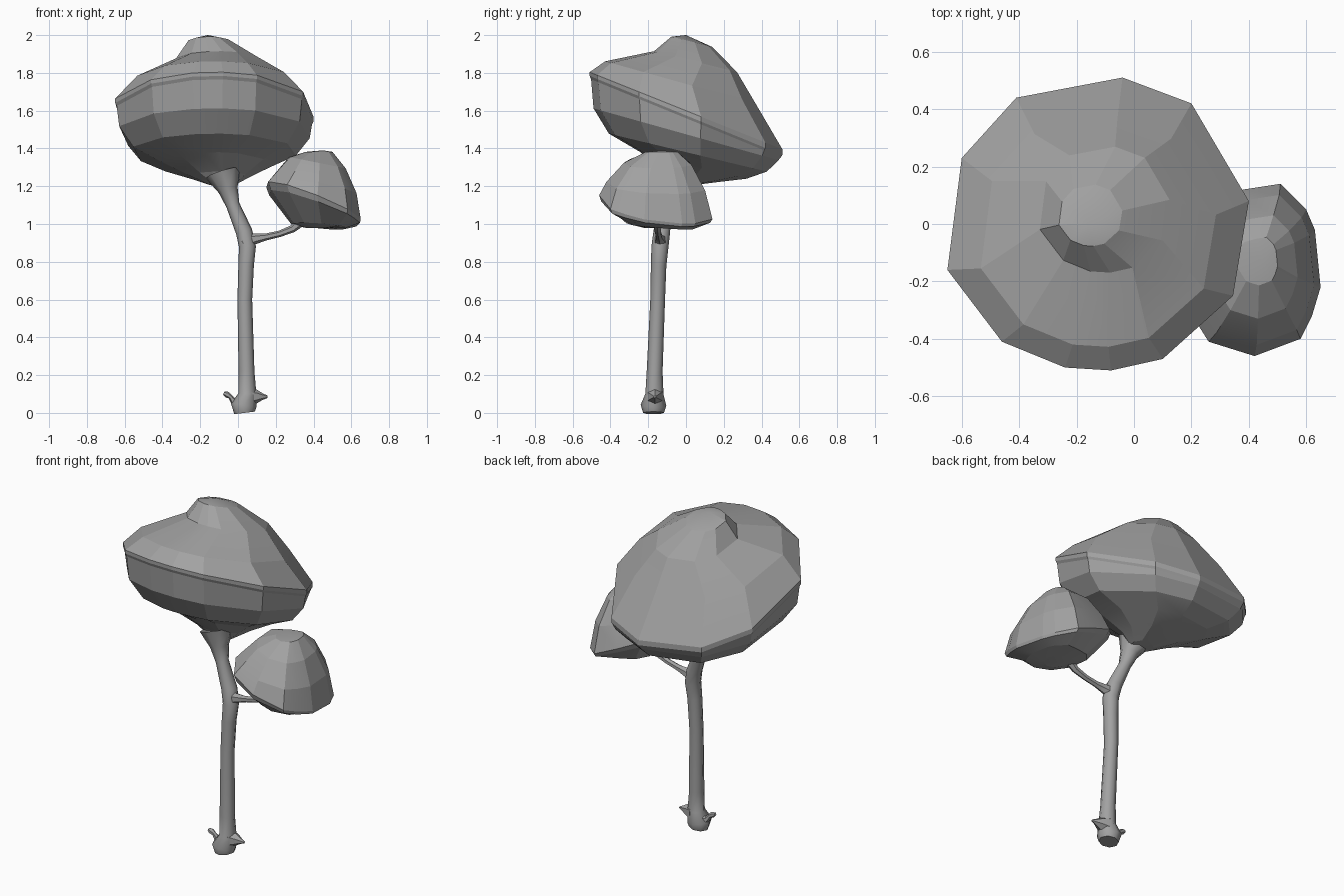
import bpy, bmesh, math
from mathutils import Vector

cube = bpy.data.objects.get("Cube")
if cube:
    bpy.data.objects.remove(cube, do_unlink=True)

mat = bpy.data.materials.new("matte_grey")
mat.use_nodes = True
GREY = (0.36, 0.36, 0.36, 1)
mat.diffuse_color = GREY
mat.node_tree.nodes["Principled BSDF"].inputs["Base Color"].default_value = GREY


def skin(name, rings, smooth, tip=None):
    """Bridge rings of equal point count, close the start and the end (or end in a tip)."""
    bm = bmesh.new()
    loops = [[bm.verts.new(p) for p in ring] for ring in rings]
    n = len(loops[0])
    for a, b in zip(loops, loops[1:]):
        for i in range(n):
            j = (i + 1) % n
            bm.faces.new((a[i], a[j], b[j], b[i]))
    bm.faces.new(loops[0][::-1])
    if tip:
        t = bm.verts.new(tip)
        for i in range(n):
            bm.faces.new((loops[-1][i], loops[-1][(i + 1) % n], t))
    else:
        bm.faces.new(loops[-1])
    bmesh.ops.recalc_face_normals(bm, faces=bm.faces)
    mesh = bpy.data.meshes.new(name)
    bm.to_mesh(mesh)
    bm.free()
    mesh.materials.append(mat)
    obj = bpy.data.objects.new(name, mesh)
    bpy.context.collection.objects.link(obj)
    bpy.ops.object.select_all(action='DESELECT')
    obj.select_set(True)
    bpy.context.view_layer.objects.active = obj
    bpy.ops.object.shade_smooth_by_angle(angle=math.radians(smooth))


def canopy(name, outline, mid, layers, tip):
    """Scale the rim outline per layer: (scale, centre x, y, z, slope x, slope y)."""
    rings = []
    for s, cx, cy, z, sx, sy in layers:
        ring = []
        for px, py in outline:
            dx, dy = (px - mid[0]) * s, (py - mid[1]) * s
            ring.append((cx + dx, cy + dy, z + sx * dx + sy * dy))
        rings.append(ring)
    skin(name, rings, 12, tip)


def limb(name, path, sides=8):
    """Tapered tube along (x, y, z, radius) points."""
    pts = [Vector(p[:3]) for p in path]
    rings = []
    for i, p in enumerate(pts):
        d = (pts[min(i + 1, len(pts) - 1)] - pts[max(i - 1, 0)]).normalized()
        u = d.cross(Vector((0, 1, 0))).normalized()
        v = d.cross(u)
        r = path[i][3]
        angles = [2 * math.pi * k / sides for k in range(sides)]
        rings.append([p + u * (r * math.cos(a)) + v * (r * math.sin(a)) for a in angles])
    skin(name, rings, 50)


# Large tilted crown with a thin ledge below its rim
canopy("large_canopy",
       [(-.04, .51), (.2, .42), (.4, .08), (.345, -.25), (.1, -.47), (-.08, -.51),
        (-.24, -.5), (-.46, -.41), (-.65, -.16), (-.6, .23), (-.41, .44)],
       (-.12, 0),
       [(.12, -.08, -.03, 1.205, 0, 0),
        (.3, -.1, .02, 1.25, 0, -.18),
        (.55, -.12, .04, 1.31, 0, -.25),
        (.82, -.12, .01, 1.378, 0, -.24),
        (.96, -.12, 0, 1.475, 0, -.28),
        (.985, -.12, 0, 1.56, 0, -.41),
        (1, -.12, 0, 1.575, 0, -.41),
        (1, -.12, 0, 1.6, 0, -.4),
        (.78, -.12, -.03, 1.75, 0, -.28),
        (.43, -.1, .05, 1.86, 0, -.25),
        (.21, -.15, .03, 1.965, 0, -.25)],
       (-.16, 0, 2))

# Small side crown leaning outward
canopy("small_canopy",
       [(.38, .12), (.51, .14), (.6, .05), (.63, -.02), (.65, -.22), (.62, -.32), (.58, -.4),
        (.42, -.46), (.26, -.41), (.16, -.25), (.15, -.02), (.24, .08)],
       (.4, -.16),
       [(.25, .42, -.15, .98, 0, 0),
        (.58, .43, -.14, .99, -.08, -.08),
        (.96, .405, -.16, 1.085, -.36, -.14),
        (1, .4, -.16, 1.115, -.4, -.15),
        (.87, .41, -.16, 1.215, -.25, -.05),
        (.6, .42, -.15, 1.325, -.2, 0),
        (.28, .43, -.13, 1.382, 0, 0)],
       (.45, -.13, 1.39))

# Trunk flaring into the large crown, and the forked branch
limb("trunk",
     [(.035, -.172, 0, .055), (.03, -.172, .04, .068), (.05, -.167, .1, .048),
      (.045, -.166, .22, .042), (.036, -.15, .6, .039), (.043, -.145, .78, .041),
      (.05, -.138, .88, .045), (.032, -.128, .96, .044), (-.027, -.11, 1.1, .036),
      (-.052, -.1, 1.18, .052), (-.08, -.085, 1.27, .095)])
limb("branch",
     [(.035, -.135, .89, .045), (.08, -.138, .92, .03), (.15, -.142, .932, .018),
      (.22, -.146, .948, .017), (.29, -.15, .975, .02), (.34, -.15, 1.02, .028)], 6)

# Short roots at the foot
limb("right_root",
     [(.0, -.165, .06, .03), (-.025, -.165, .062, .018),
      (-.04, -.168, .085, .012), (-.058, -.17, .097, .017), (-.075, -.17, .105, .009)], 6)
limb("left_root",
     [(.06, -.165, .085, .052), (.1, -.165, .087, .036),
      (.13, -.165, .086, .018), (.157, -.165, .085, .006)], 6)
limb("front_root",
     [(.05, -.17, .07, .025), (.05, -.195, .09, .013), (.05, -.205, .112, .006)], 5)
